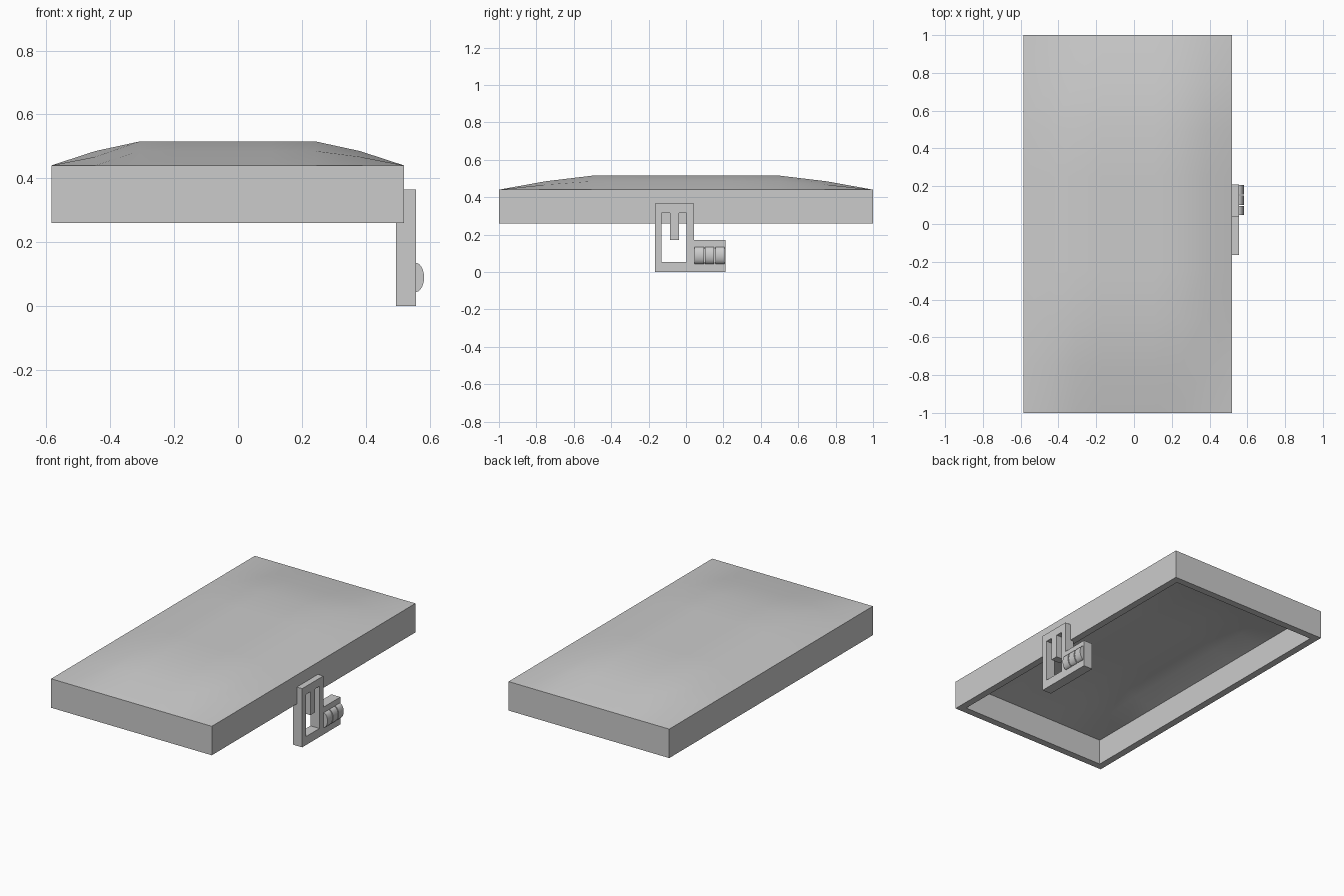
import bpy, bmesh, math

if "Cube" in bpy.data.objects:
    bpy.data.objects.remove(bpy.data.objects["Cube"])

grey = bpy.data.materials.new("plain grey")
grey.diffuse_color = (0.6, 0.6, 0.6, 1)
grey.use_nodes = True
grey.node_tree.nodes["Principled BSDF"].inputs["Base Color"].default_value = grey.diffuse_color


def finish(bm, name, smooth_angle=None):
    bmesh.ops.recalc_face_normals(bm, faces=bm.faces[:])
    me = bpy.data.meshes.new(name)
    bm.to_mesh(me)
    bm.free()
    me.materials.append(grey)
    if smooth_angle is not None:
        for p in me.polygons:
            p.use_smooth = True
        me.set_sharp_from_angle(angle=math.radians(smooth_angle))
    ob = bpy.data.objects.new(name, me)
    bpy.context.collection.objects.link(ob)
    return ob


# --- lid: hollow tray with a gently domed top ---
N = 8
BOTTOM = 0.26


def rise(i):
    d = min(i, N - i)
    return (0.0, 0.6, 1.0)[min(d, 2)]


def skin(bm, x0, x1, y0, y1, edge_z, height):
    """Domed grid with walls down to the rim; returns the rim loop."""
    g = [[bm.verts.new((x0 + (x1 - x0) * i / N, y0 + (y1 - y0) * j / N,
                        edge_z + height * rise(i) * rise(j)))
          for j in range(N + 1)] for i in range(N + 1)]
    for i in range(N):
        for j in range(N):
            bm.faces.new((g[i][j], g[i + 1][j], g[i + 1][j + 1], g[i][j + 1]))
    ring = ([g[i][0] for i in range(N)] + [g[N][j] for j in range(N)]
            + [g[i][N] for i in range(N, 0, -1)] + [g[0][j] for j in range(N, 0, -1)])
    low = [bm.verts.new((v.co.x, v.co.y, BOTTOM)) for v in ring]
    bridge(bm, ring, low)
    return low


def bridge(bm, a, b):
    n = len(a)
    for k in range(n):
        m = (k + 1) % n
        bm.faces.new((a[k], a[m], b[m], b[k]))


bm = bmesh.new()
T = 0.044
outer = skin(bm, -0.585, 0.52, -1, 1, 0.44, 0.075)
inner = skin(bm, -0.585 + T, 0.52 - T, -1 + T, 1 - T, 0.42, 0.06)
bridge(bm, outer, inner)
finish(bm, "lid", 35)


# --- latch plate: outline with a slotted window, extruded along x ---
def plate(name, loops, x0, x1):
    bm = bmesh.new()
    edges = []
    for pts in loops:
        vs = [bm.verts.new((x0, y, z)) for y, z in pts]
        edges += [bm.edges.new((vs[k], vs[(k + 1) % len(vs)])) for k in range(len(vs))]
    bmesh.ops.triangle_fill(bm, edges=edges, use_beauty=True, use_dissolve=False,
                            normal=(1, 0, 0))
    ext = bmesh.ops.extrude_face_region(bm, geom=bm.faces[:], use_keep_orig=True)
    for e in ext["geom"]:
        if isinstance(e, bmesh.types.BMVert):
            e.co.x = x1
    return finish(bm, name)


outline = [(-0.165, 0), (0.21, 0), (0.21, 0.17), (0.042, 0.17),
           (0.042, 0.365), (-0.165, 0.365)]
window = [(-0.13, 0.053), (0.004, 0.053), (0.004, 0.315), (-0.038, 0.315),
          (-0.038, 0.17), (-0.085, 0.17), (-0.085, 0.315), (-0.13, 0.315)]
plate("latch_plate", [outline, window], 0.495, 0.557)

# --- three number wheels, half sunk into the latch foot ---
for k, y in enumerate((0.071, 0.126, 0.181)):
    bm = bmesh.new()
    prof = [(0.515, -0.046)]
    for s in range(13):
        a = math.radians(-90 + 15 * s)
        prof.append((0.556 + 0.027 * math.cos(a), 0.046 * math.sin(a)))
    prof.append((0.515, 0.046))
    ends = [[bm.verts.new((x, y + d, 0.089 + z)) for x, z in prof]
            for d in (-0.0245, 0.0245)]
    bridge(bm, *ends)
    for e in ends:
        bm.faces.new(e)
    finish(bm, f"dial_wheel_{k + 1}", 35)
